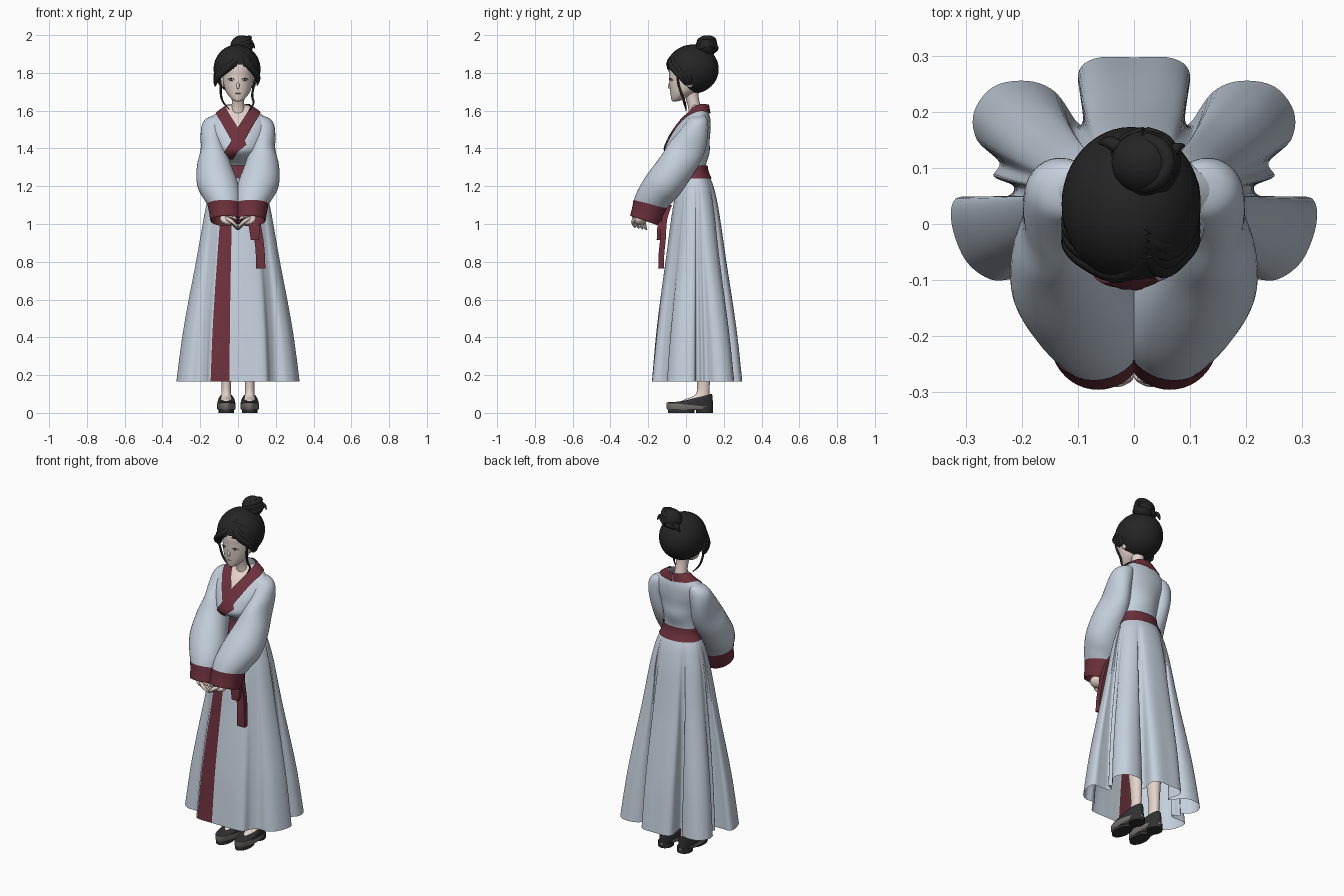
import bpy, bmesh
from math import sin, cos, pi, radians, atan2
from mathutils import Vector

if "Cube" in bpy.data.objects:
    bpy.data.objects.remove(bpy.data.objects["Cube"], do_unlink=True)


def material(name, r, g, b):
    m = bpy.data.materials.new(name)
    m.use_nodes = True
    m.diffuse_color = (r, g, b, 1)
    bsdf = next(n for n in m.node_tree.nodes if n.type == 'BSDF_PRINCIPLED')
    bsdf.inputs["Base Color"].default_value = (r, g, b, 1)
    bsdf.inputs["Roughness"].default_value = 0.8
    return m


CLOTH = material("pale blue cloth", .56, .635, .725)
RED = material("dark red trim", .15, .03, .045)
SKIN = material("skin", .78, .65, .6)
HAIR = material("black hair", .018, .018, .018)
SHOE = material("dark shoe", .03, .03, .032)
SOLE = material("grey sole", .2, .185, .175)
WHITE = material("eye white", .75, .73, .72)
LIPS = material("lips", .5, .3, .27)


def spline(pts, steps, closed=False):
    """Catmull-Rom curve through tuples of any length."""
    pts = [Vector(p) for p in pts]
    n, out = len(pts), []
    for i in range(n if closed else n - 1):
        if closed:
            a, b, c, d = (pts[(i + k) % n] for k in (-1, 0, 1, 2))
        else:
            a, b, c, d = (pts[min(max(i + k, 0), n - 1)] for k in (-1, 0, 1, 2))
        for s in range(steps):
            t = s / steps
            out.append(b + (c - a) * (t / 2) + (a * 2 - b * 5 + c * 4 - d) * (t * t / 2)
                       + (b * 3 - a - c * 3 + d) * (t ** 3 / 2))
    return out if closed else out + [pts[-1]]


def finish(ob, mats):
    for m in mats:
        ob.data.materials.append(m)
    bpy.ops.object.select_all(action='DESELECT')
    ob.select_set(True)
    bpy.context.view_layer.objects.active = ob
    bpy.ops.object.shade_smooth_by_angle(angle=radians(50))
    return ob


def loft(name, rings, *mats, closed=True, caps=False, rule=None):
    """Skin a list of equal rings; rule(centre) picks the material index."""
    bm = bmesh.new()
    rows = [[bm.verts.new(p) for p in r] for r in rings]
    n = len(rows[0])
    for a, b in zip(rows, rows[1:]):
        for i in range(n if closed else n - 1):
            j = (i + 1) % n
            bm.faces.new((a[i], a[j], b[j], b[i]))
    if caps:
        bm.faces.new(rows[0][::-1])
        bm.faces.new(rows[-1])
    bmesh.ops.recalc_face_normals(bm, faces=bm.faces)
    if rule:
        for f in bm.faces:
            f.material_index = rule(f.calc_center_median())
    me = bpy.data.meshes.new(name)
    bm.to_mesh(me)
    bm.free()
    ob = bpy.data.objects.new(name, me)
    bpy.context.collection.objects.link(ob)
    return finish(ob, mats)


def ring(x, y, z, rx, ry, tilt=0, n=40):
    t = radians(tilt)
    return [(x + rx * sin(a), y - ry * cos(a) * cos(t), z + ry * cos(a) * sin(t))
            for a in (2 * pi * i / n for i in range(n))]


def body(name, rows, *mats, steps=4, **kw):
    return loft(name, [ring(*r) for r in spline(rows, steps)], *mats, **kw)


def tube(name, pts, mat, steps=5):
    """Tapered strand through (x, y, z, radius) points."""
    c = spline(pts, steps)
    rings = []
    for i, p in enumerate(c):
        d = (c[min(i + 1, len(c) - 1)] - c[max(i - 1, 0)]).to_3d()
        q = d.to_track_quat('Z', 'Y')
        rings.append([p.to_3d() + q @ Vector((cos(a), sin(a), 0)) * p[3]
                      for a in (2 * pi * k / 8 for k in range(8))])
    return loft(name, rings, mat, caps=True)


def ball(name, loc, size, mat, rot=(0, 0, 0)):
    bpy.ops.mesh.primitive_uv_sphere_add(segments=48, ring_count=32, location=loc,
                                         rotation=[radians(r) for r in rot])
    ob = bpy.context.object
    ob.name, ob.scale = name, size
    return finish(ob, [mat])


# Skirt: smooth oval at the waist opening into deep folds at the hem, red front panel
half = [(0, -.18), (.045, -.18), (.145, -.175), (.17, -.13), (.205, -.1), (.255, -.099),
        (.3, -.065), (.325, .0), (.318, .045), (.27, .048), (.225, .05), (.215, .068),
        (.25, .085), (.24, .11), (.28, .15), (.285, .2), (.25, .245), (.19, .255),
        (.14, .235), (.10, .18), (.085, .19), (.10, .265), (.07, .295), (0, .297)]
hem = spline(half + [(-x, y) for x, y in half[-2:0:-1]], 5, closed=True)


def oval(p, rx, ry):
    a = atan2(p.x, .05 - p.y)
    return Vector((rx * sin(a), .05 - ry * cos(a)))


levels = spline([(1.27, 0), (1.2, .17), (1.1, .3), (1, .39), (.8, .55), (.6, .72),
                 (.4, .87), (.165, 1)], 4)
skirt = loft("skirt", [[(*oval(h, .105, .066).lerp(oval(h, .31, .24).lerp(h, f), f), z)
                        for h in hem] for z, f in levels], CLOTH, RED)
for i, poly in enumerate(skirt.data.polygons):
    k = i % len(hem)
    mid = (hem[k] + hem[(k + 1) % len(hem)]) / 2
    poly.material_index = int(-.145 < mid.x < -.045 and mid.y < -.15)

# Bodice with a bare V at the throat, and the waist sash
bodice = body("bodice", [(0, .05, 1.26, .1, .055), (0, .05, 1.31, .1, .055),
                         (0, .01, 1.38, .12, .115), (0, .015, 1.44, .14, .11),
                         (0, .035, 1.5, .158, .095), (0, .055, 1.555, .15, .074),
                         (0, .07, 1.595, .105, .05), (0, .072, 1.63, .055, .042)],
              CLOTH, SKIN,
              rule=lambda c: int(c.z > 1.5 and c.y < .07 and abs(c.x) < (c.z - 1.5) * .5 + .015))
body("waist_sash", [(0, .05, 1.24, .127, .087), (0, .05, 1.275, .111, .071),
                    (0, .05, 1.31, .106, .064)], RED)

# Crossed collar bands lying on the bodice
inner = [(0, .115, 1.64), (.05, .09, 1.635), (.06, .05, 1.615), (.04, 0, 1.57),
         (0, -.05, 1.505), (-.045, -.1, 1.42), (-.095, -.05, 1.345)]
outer = [(0, .13, 1.585), (.075, .1, 1.585), (.11, .05, 1.575), (.085, -.02, 1.53),
         (.045, -.09, 1.46), (0, -.12, 1.38), (-.03, -.08, 1.31)]
for name, side, count, lift in (("collar_under", -1, 6, .004), ("collar_over", 1, 7, .008)):
    edges = [[Vector((p.x * side, p.y, p.z)) for p in spline(e[:count], 6)]
             for e in (inner, outer)]
    strip = [[a.lerp(b, k / 6) for k in range(7)] for a, b in zip(*edges)]
    band = loft(name, strip, RED, closed=False)
    wrap = band.modifiers.new("lie on bodice", 'SHRINKWRAP')
    wrap.target, wrap.offset, wrap.wrap_mode = bodice, lift, 'ABOVE_SURFACE'

# Sleeves meeting at the middle, cuffs and folded hands
for label, s in (("left", 1), ("right", -1)):
    body(label + "_sleeve", [(s * x, *r) for x, *r in (
        (.095, .066, 1.578, .02, .025, 0), (.115, .062, 1.56, .05, .048, 0),
        (.13, .056, 1.525, .061, .062, 5), (.136, .035, 1.465, .062, .08, 12),
        (.13, 0, 1.39, .068, .096, 26), (.126, -.055, 1.3, .092, .1, 45),
        (.108, -.12, 1.21, .109, .1, 38), (.083, -.17, 1.14, .1, .094, 25),
        (.068, -.195, 1.09, .084, .088, 15))], CLOTH)
    body(label + "_cuff", [(s * x, *r) for x, *r in (
        (.071, -.187, 1.105, .091, .094, 14), (.066, -.2, 1.06, .087, .089, 17),
        (.064, -.216, 1.018, .082, .084, 19), (.064, -.21, 1.03, .073, .078, 19),
        (.072, -.19, 1.08, .066, .07, 17))], RED)
    ball(label + "_hand", (s * .062, -.238, 1.02), (.036, .034, .022), SKIN, (20, s * -25, 0))
    for k in range(4):
        y = -.268 + k * .02
        tube(f"{label}_finger_{k}", [(s * .06, y + .01, 1.03, .011), (s * .035, y - .012, 1.015, .01),
                                     (s * .012, y - .008, .995 - k * .004, .008),
                                     (s * .002, y, .982 - k * .004, .004)], SKIN)
    tube(label + "_thumb", [(s * .06, -.25, 1.045, .012), (s * .03, -.275, 1.04, .01),
                            (s * .008, -.275, 1.025, .005)], SKIN)

# Hanging sash ends
tails = {"sash_tail_long": [(.075, -.09, 1.1, .024), (.09, -.115, 1.02, .026),
                            (.11, -.122, .92, .024), (.118, -.13, .84, .024),
                            (.12, -.132, .765, .025)],
         "sash_tail_short": [(.06, -.1, 1.1, .02), (.075, -.125, 1.03, .026),
                             (.088, -.137, .98, .03), (.088, -.14, .915, .02)]}
for name, pts in tails.items():
    loft(name, [[(x + i * w, y + j * .015, z) for i, j in ((-1, -1), (1, -1), (1, 1), (-1, 1))]
                for x, y, z, w in spline(pts, 4)], RED, caps=True)

# Head, neck and face
body("neck", [(0, .055, 1.56, .045, .04), (0, .045, 1.62, .034, .034),
              (0, .03, 1.68, .034, .036), (0, .025, 1.74, .04, .045)], SKIN)
body("head", [(0, -.062, 1.648, .006, .006), (0, -.05, 1.655, .025, .026),
              (0, -.032, 1.675, .047, .048), (0, -.012, 1.705, .066, .072),
              (0, .002, 1.745, .077, .09), (0, .01, 1.79, .082, .1),
              (0, .015, 1.83, .085, .105), (0, .02, 1.88, .072, .09),
              (0, .02, 1.92, .02, .02)], SKIN, caps=True)
ball("nose", (0, -.085, 1.735), (.008, .009, .02), SKIN, (-14, 0, 0))
ball("mouth", (0, -.078, 1.691), (.016, .006, .003), LIPS)
for label, s in (("left", 1), ("right", -1)):
    ball(label + "_ear", (s * .083, .02, 1.75), (.012, .02, .028), SKIN)
    ball(label + "_eye", (s * .036, -.077, 1.762), (.016, .006, .006), WHITE, (0, 0, s * 22))
    ball(label + "_iris", (s * .035, -.081, 1.762), (.005, .004, .006), HAIR)
    tube(label + "_lashes", [(s * .017, -.085, 1.765, .001), (s * .036, -.084, 1.77, .0025),
                             (s * .056, -.072, 1.765, .001)], HAIR)

# Hair cap, opened over the face and trimmed at the nape
cap = ball("hair_cap", (-.005, .035, 1.82), (.124, .138, .13), HAIR)
bm = bmesh.new()
bm.from_mesh(cap.data)
doomed = []
for f in bm.faces:
    p = cap.matrix_basis @ f.calc_center_median()
    if p.y < .01 and p.z < 1.85 - .6 * abs(p.x - .015):
        doomed.append(f)
bmesh.ops.delete(bm, geom=doomed, context='FACES')
bm.to_mesh(cap.data)
bm.free()

# Swept fringe and loose side strands
for k in range(4):
    d = k * .014
    tube(f"fringe_right_{k}", [(.025, -.05 + d, 1.91 + d / 2, .012), (-.025, -.086 + d, 1.85 + d, .019),
                               (-.085, -.062 + d, 1.8 + d, .019), (-.115, -.035 + d, 1.765 + d / 2, .015),
                               (-.12, -.01 + d / 2, 1.73, .004)], HAIR)
    tube(f"fringe_left_{k}", [(.015, -.05 + d, 1.91 + d / 2, .012), (.05, -.078 + d, 1.85 + d, .019),
                              (.088, -.05 + d, 1.805 + d, .018), (.105, -.025 + d, 1.775, .014),
                              (.102, .0 + d / 2, 1.735, .004)], HAIR)
tube("strand_left", [(.095, -.045, 1.8, .008), (.085, -.04, 1.74, .006), (.075, -.02, 1.68, .006),
                     (.082, -.005, 1.64, .005), (.06, 0, 1.6, .002)], HAIR)
tube("strand_right", [(-.105, -.045, 1.8, .009), (-.092, -.04, 1.74, .006), (-.09, -.02, 1.68, .006),
                      (-.075, -.01, 1.64, .005), (-.045, 0, 1.605, .002)], HAIR)

# Top bun with wound locks and a loose tuft
ball("bun", (.02, .11, 1.945), (.06, .056, .054), HAIR, (15, 0, 0))
for k, (tilt, z) in enumerate(((20, 1.925), (-15, 1.945), (5, 1.965))):
    r = .05 - k * .005
    tube(f"bun_coil_{k}", [(.02 + r * sin(a), .11 + r * cos(a), z + .02 * sin(a + radians(tilt)), .014)
                           for a in (2 * pi * i / 8 for i in range(9))], HAIR)
tube("bun_tuft", [(.055, .12, 1.95, .012), (.075, .135, 1.955, .01), (.088, .14, 1.93, .003)], HAIR)
tube("bun_loop", [(-.02, .13, 1.93, .012), (-.042, .145, 1.925, .012), (-.06, .145, 1.9, .004)], HAIR)

# Legs and flat shoes
for label, s in (("left", 1), ("right", -1)):
    x = s * .062
    body(label + "_leg", [(x, .06, .6, .05, .055), (x, .085, .35, .04, .046),
                          (x, .092, .18, .027, .035), (x, .088, .1, .026, .036),
                          (x, .06, .07, .032, .07), (x, .045, .055, .034, .08)], SKIN)
    loft(label + "_sole", [ring(x, *r) for r in ((.02, .014, .042, .115, 0), (.02, .022, .048, .124, 2),
                                                 (.02, .042, .049, .125, 6))], SOLE, caps=True)
    loft(label + "_heel", [ring(x, .098, z, .04, .045) for z in (0, .03)], SHOE, caps=True)
    loft(label + "_tread", [ring(x, -.025, z, .04, .07) for z in (0, .02)], SHOE, caps=True)
    body(label + "_shoe", [(x, .02, .042, .0485, .124, 6), (x, .027, .057, .047, .115, 0),
                           (x, .045, .072, .042, .096, -8), (x, .06, .082, .036, .08, -14)], SHOE)
